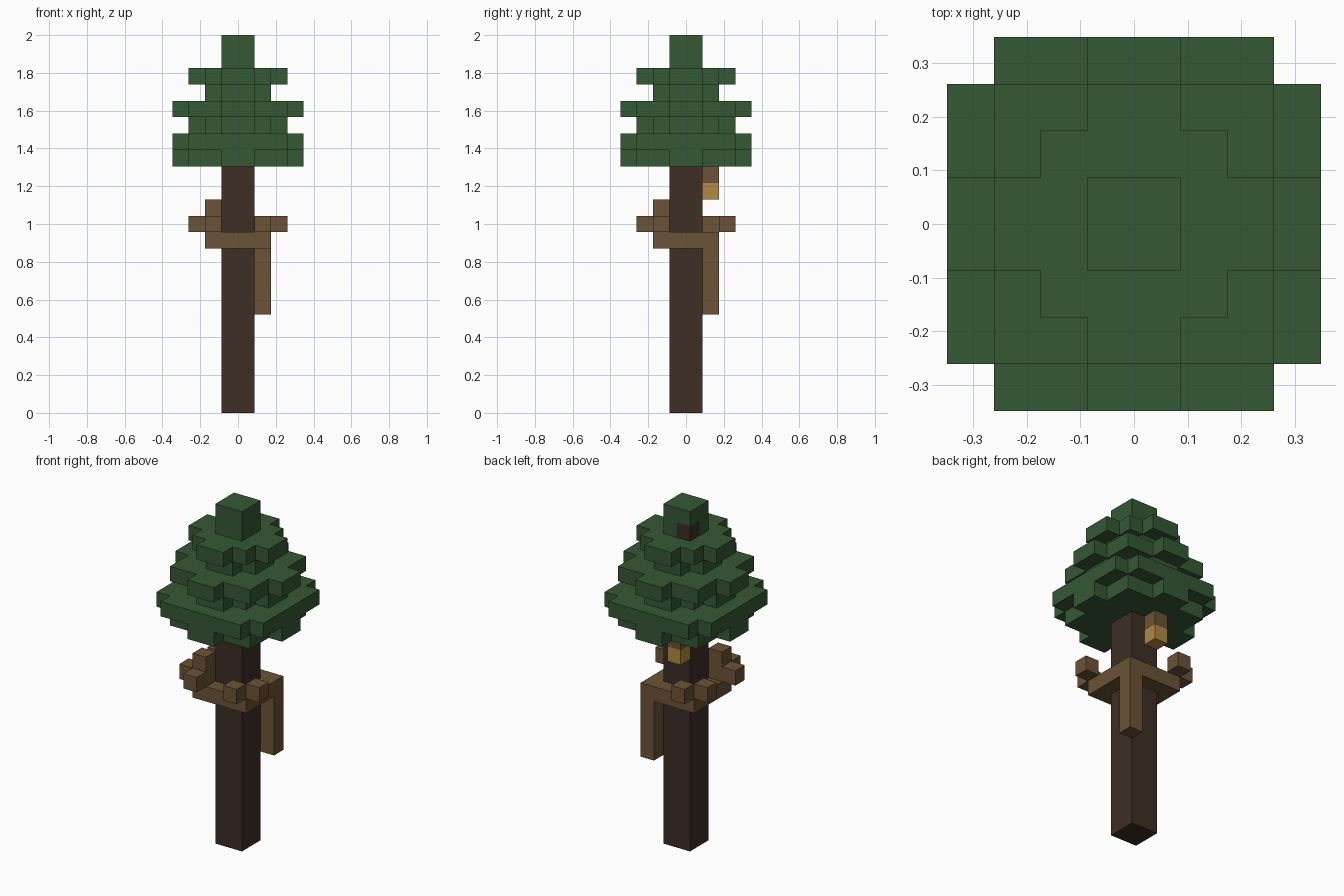
import bpy
import bmesh

cube = bpy.data.objects.get("Cube")
if cube:
    bpy.data.objects.remove(cube, do_unlink=True)

U = 2 / 23  # size of one block


def srgb(r, g, b):
    def lin(c):
        c /= 255
        return c / 12.92 if c <= 0.04045 else ((c + 0.055) / 1.055) ** 2.4
    return (lin(r), lin(g), lin(b), 1)


def material(name, color):
    m = bpy.data.materials.new(name)
    m.use_nodes = True
    m.diffuse_color = color
    bsdf = next(n for n in m.node_tree.nodes if n.type == 'BSDF_PRINCIPLED')
    bsdf.inputs["Base Color"].default_value = color
    bsdf.inputs["Roughness"].default_value = 0.9
    return m


leaf = material("leaf green", srgb(53, 88, 53))
bark = material("dark bark", srgb(61, 46, 37))
wood = material("branch brown", srgb(108, 83, 54))
amber = material("lantern amber", srgb(178, 138, 68))


def prism(name, outline, z0, z1, mat):
    """Extrude a counter-clockwise outline, in block units, from z0 to z1."""
    bm = bmesh.new()
    base = bm.faces.new([bm.verts.new((x * U, y * U, z0 * U)) for x, y in outline])
    side = bmesh.ops.extrude_face_region(bm, geom=[base])
    top = [v for v in side["geom"] if isinstance(v, bmesh.types.BMVert)]
    bmesh.ops.translate(bm, verts=top, vec=(0, 0, (z1 - z0) * U))
    bmesh.ops.recalc_face_normals(bm, faces=bm.faces)
    mesh = bpy.data.meshes.new(name)
    bm.to_mesh(mesh)
    bm.free()
    mesh.materials.append(mat)
    ob = bpy.data.objects.new(name, mesh)
    bpy.context.collection.objects.link(ob)
    return ob


def box(name, x0, y0, z0, x1, y1, z1, mat):
    return prism(name, [(x0, y0), (x1, y0), (x1, y1), (x0, y1)], z0, z1, mat)


def block(name, x, y, z, mat, height=1):
    return box(name, x, y, z, x + 1, y + 1, z + height, mat)


def stepped(corners):
    """Stepped outline from one quadrant's outer corners, turned four times."""
    quad = []
    for i, (x, y) in enumerate(corners):
        if i:
            quad.append((x, corners[i - 1][1]))
        quad.append((x, y))
    pts = []
    for _ in range(4):
        pts += quad
        quad = [(-y, x) for x, y in quad]
    return pts


# Trunk
box("trunk", -1, -1, 0, 1, 1, 15, bark)

# Canopy tiers
wide = [(4, 1), (3, 3), (1, 4)]
full = [(4, 3), (3, 4)]
mid = [(3, 1), (2, 2), (1, 3)]
small = [(2, 1), (1, 2)]
for i, tier in enumerate([wide, full, mid, wide, small, mid]):
    prism(f"canopy_tier_{i + 1}", stepped(tier), 15 + i, 16 + i, leaf)

# Treetop, with the trunk tip showing at one back corner
prism("treetop_lower", [(-1, -1), (1, -1), (1, 1), (0, 1), (0, 0), (-1, 0)], 21, 22, leaf)
block("trunk_tip", -1, 0, 21, bark)
box("treetop_upper", -1, -1, 22, 1, 1, 23, leaf)

# Branch collar, hanging root and corner stump
box("branch_collar", -2, -2, 10, 2, 2, 11, wood)
block("hanging_branch", 1, 1, 6, wood, 4)
block("corner_stump", -2, -2, 11, wood, 2)

# Pairs of outward twigs at three corners
for corner, twigs in {
    "front_left": [(1, -3), (2, -2)],
    "front_right": [(-3, -2), (-2, -3)],
    "back_right": [(-2, 2), (-3, 1)],
}.items():
    for n, (x, y) in enumerate(twigs):
        block(f"twig_{corner}_{n + 1}", x, y, 11, wood)

# Hanging lantern under the canopy
block("lantern_hook", -1, 1, 14, wood)
block("lantern", -1, 1, 13, amber)
